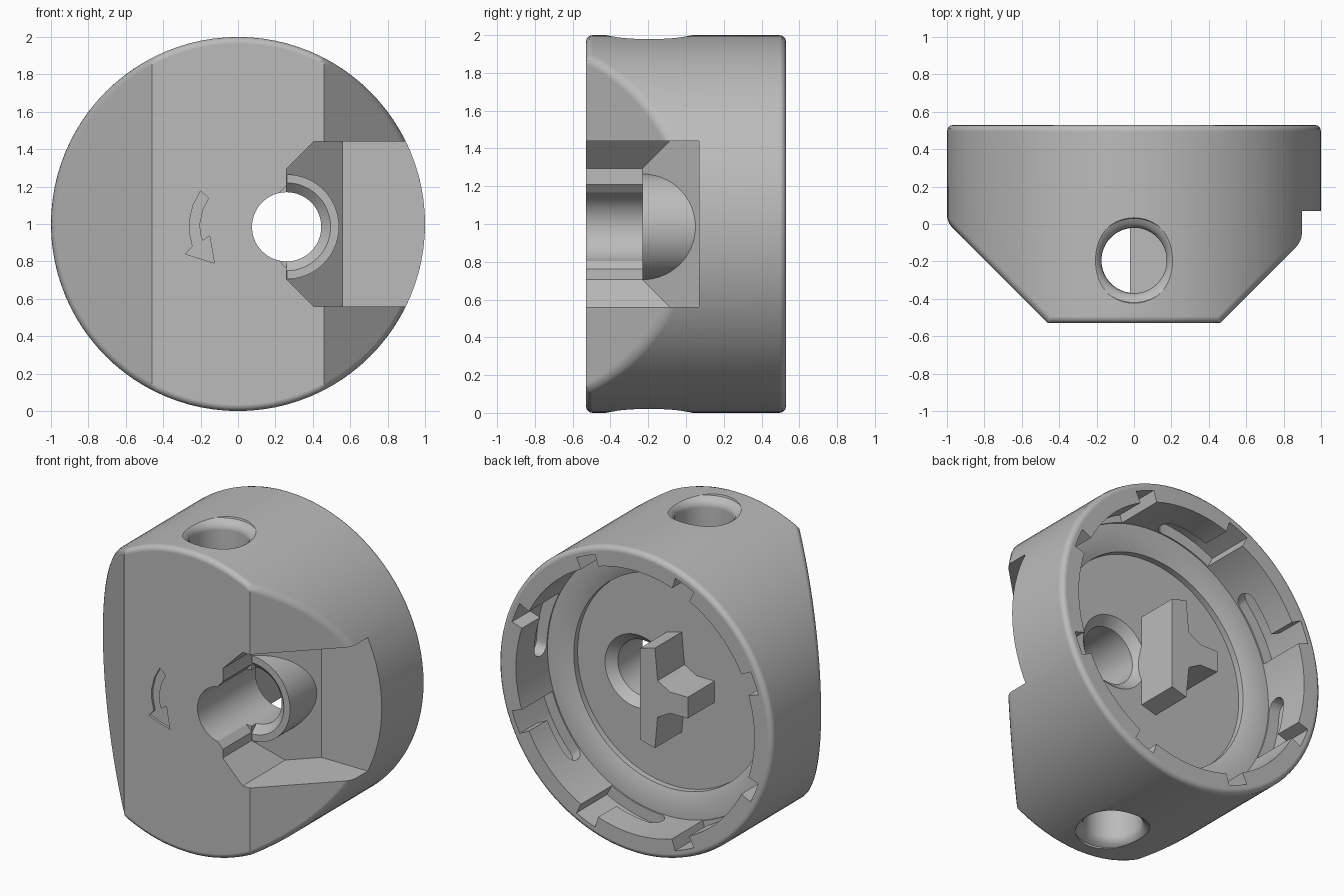
import bpy, bmesh, math
from mathutils import Vector

if "Cube" in bpy.data.objects:
    bpy.data.objects.remove(bpy.data.objects["Cube"])

grey = bpy.data.materials.new("plain_grey")
grey.diffuse_color = (0.5, 0.5, 0.5, 1)
grey.use_nodes = True
grey.node_tree.nodes["Principled BSDF"].inputs["Base Color"].default_value = grey.diffuse_color
HX, HZ = 0.26, 0.985          # centre of the axial hole


def add_loft(bm, rings):
    """Skin equal-length rings of points and cap both ends."""
    vs = [[bm.verts.new(p) for p in r] for r in rings]
    n = len(vs[0])
    for a, b in zip(vs, vs[1:]):
        for i in range(n):
            j = (i + 1) % n
            bm.faces.new((a[i], a[j], b[j], b[i]))
    bm.faces.new(vs[0])
    bm.faces.new(vs[-1])


def finish(bm, name):
    bmesh.ops.recalc_face_normals(bm, faces=bm.faces[:])
    me = bpy.data.meshes.new(name)
    bm.to_mesh(me)
    bm.free()
    ob = bpy.data.objects.new(name, me)
    bpy.context.collection.objects.link(ob)
    me.materials.append(grey)
    return ob


def loft(name, *lofts):
    bm = bmesh.new()
    for rings in lofts:
        add_loft(bm, rings)
    return finish(bm, name)


def ring_y(r, y, cx=0, cz=1, n=96):
    return [(cx + r * math.cos(2 * math.pi * i / n), y,
             cz + r * math.sin(2 * math.pi * i / n)) for i in range(n)]


def ring_z(r, z, n=48):
    return [(r * math.cos(2 * math.pi * i / n),
             -0.195 + r * math.sin(2 * math.pi * i / n), z) for i in range(n)]


def prism(pts, y0, y1):
    return [[(x, y, z) for x, z in pts] for y in (y0, y1)]


def apply_bool(target, cutter, op='DIFFERENCE'):
    name = cutter.name
    m = target.modifiers.new("cut", 'BOOLEAN')
    m.operation, m.solver, m.object = op, 'EXACT', cutter
    bpy.context.view_layer.objects.active = target
    bpy.ops.object.modifier_apply(modifier=m.name)
    bpy.data.objects.remove(cutter)
    if max(target.dimensions) < 1.9 and len(target.data.vertices) < 100:
        raise RuntimeError("body lost at " + name)


# Round body with two 45 degree flats
body = loft("knob_body", [ring_y(1, -0.53), ring_y(1, 0.53)])
for s in (-1, 1):
    flat = [(s * 0.46, -0.53), (s * 1.26, 0.27), (s * 1.5, -0.8), (s * 0.19, -0.8)]
    apply_bool(body, loft("flat_cutter", [[(x, y, z) for x, y in flat] for z in (-0.5, 2.5)]))

# Softened outer rims
bm = bmesh.new()
bm.from_mesh(body.data)
bmesh.ops.remove_doubles(bm, verts=bm.verts[:], dist=0.0005)
rims = [e for e in bm.edges if e.calc_face_angle(0) > 0.5 and e.calc_length() < 0.3
        and all(math.hypot(v.co.x, v.co.z - 1) > 0.99 for v in e.verts)]
bmesh.ops.bevel(bm, geom=rims, offset=0.035, segments=3, profile=0.5, affect='EDGES')
bmesh.ops.recalc_face_normals(bm, faces=bm.faces[:])
open_edges = sum(not e.is_manifold for e in bm.edges)
if open_edges or bm.calc_volume() < 2:
    raise RuntimeError("body open edges %d volume %.3f" % (open_edges, bm.calc_volume()))
bm.to_mesh(body.data)
bm.free()


# Side notch with sloping floor, and its small mouth at the axial hole
def section(x, half, y, cz):
    return [(x, -0.8, cz - half), (x, -0.8, cz + half), (x, y, cz + half), (x, y, cz - half)]


apply_bool(body, loft("notch_cutter", [section(x, h, y, 1) for x, h, y in
           ((HX, 0.295, -0.23), (0.405, 0.44, -0.085), (0.56, 0.44, 0.07), (1.2, 0.44, 0.07))]))
apply_bool(body, loft("mouth_cutter", [section(x, h, -0.23, HZ) for x, h in
                                       ((0.22, 0.178), (0.261, 0.225), (0.3, 0.225))]))

# Half-round boss standing out of the notch floor
apply_bool(body, loft("boss", [ring_y(0.28, y, HX, HZ, 64) for y in (-0.229, 0.09)]), 'UNION')

# Stepped pocket in the back
apply_bool(body, loft("pocket_cutter", [ring_y(r, y) for r, y in
           ((0.70, 0.13), (0.70, 0.17), (0.78, 0.2), (0.87, 0.201), (0.87, 0.8))]))

# Eight bayonet grooves: an entry from the back, then a round-ended slot
grooves = []
for k in range(8):
    base = 22.5 + 45 * k
    prof = [(4.5, 0.21, 0.8), (0, 0.21, 0.8), (-4.3, 0.21, 0.8), (-4.5, 0.21, 0.34)]
    prof += [(-a, 0.21, 0.34) for a in (8, 12, 16, 20)]
    for t in (25, 50, 70, 85):
        h = 0.065 * math.cos(math.radians(t))
        prof.append((-20 - 4 * math.sin(math.radians(t)), 0.275 - h, 0.275 + h))
    rings = []
    for a, y0, y1 in prof:
        c, s = math.cos(math.radians(base + a)), math.sin(math.radians(base + a))
        rings.append([(r * c, y, 1 + r * s) for r, y in
                      ((0.82, y0), (0.945, y0), (0.945, y1), (0.82, y1))])
    grooves.append(rings)
apply_bool(body, loft("groove_cutter", *grooves))

# Axial hole, countersunk at the boss and at the pocket floor
apply_bool(body, loft("axial_hole_cutter", [ring_y(r, y, HX, HZ, 64) for r, y in
           ((0.185, -0.8), (0.185, 0.075), (0.24, 0.13), (0.24, 0.3))]))
bm = bmesh.new()
add_loft(bm, [ring_y(r, y, HX, HZ, 64) for r, y in
              ((0.236, -0.24), (0.235, -0.229), (0.18, -0.175))])
bmesh.ops.bisect_plane(bm, geom=bm.verts[:] + bm.edges[:] + bm.faces[:],
                       plane_co=(HX, 0, 0), plane_no=(-1, 0, 0), clear_outer=True)
bmesh.ops.holes_fill(bm, edges=[e for e in bm.edges if e.is_boundary], sides=0)
apply_bool(body, finish(bm, "countersink_cutter"))

# Radial holes at top and bottom with flared mouths, joined by a half-round slot
flare = ((0.175, 0.65), (0.175, 0.93), (0.182, 0.955), (0.2, 0.975), (0.225, 0.988), (0.26, 1.1))
apply_bool(body, loft("radial_hole_cutter", *[[ring_z(r, 1 + s * d) for r, d in flare]
                                              for s in (-1, 1)]))
arc = [math.radians(97 + 166 * i / 20) for i in range(21)]
apply_bool(body, loft("half_slot_cutter", [[(0.174 * math.cos(a), -0.195 + 0.174 * math.sin(a), z)
                                            for a in arc] for z in (0.3, 1.7)]))

# Drive key on the pocket floor
half = [(0.05, 0.3), (-0.06, 0.33), (-0.08, 0.12), (-0.17, 0.07), (-0.3, 0.07)]
key = [(x, 1 + z) for x, z in half] + [(x, 1 - z) for x, z in reversed(half)]
apply_bool(body, loft("drive_key", prism(key, 0.1, 0.41)), 'UNION')

# Turn-direction arrow engraved in the front
arrow = [(-0.20, 1.176), (-0.158, 1.139), (-0.19, 1.075), (-0.206, 1.0), (-0.203, 0.95),
         (-0.19, 0.91), (-0.152, 0.936), (-0.126, 0.79), (-0.281, 0.84), (-0.243, 0.882),
         (-0.258, 0.95), (-0.26, 1.016), (-0.24, 1.1)]
apply_bool(body, loft("arrow_cutter", prism(arrow, -0.6, -0.515)))

# Smooth curved surfaces, keep hard edges crisp
bpy.ops.object.select_all(action='DESELECT')
body.select_set(True)
bpy.context.view_layer.objects.active = body
bpy.ops.object.shade_smooth_by_angle(angle=math.radians(32))
wn = body.modifiers.new("clean_normals", 'WEIGHTED_NORMAL')
wn.keep_sharp = True
